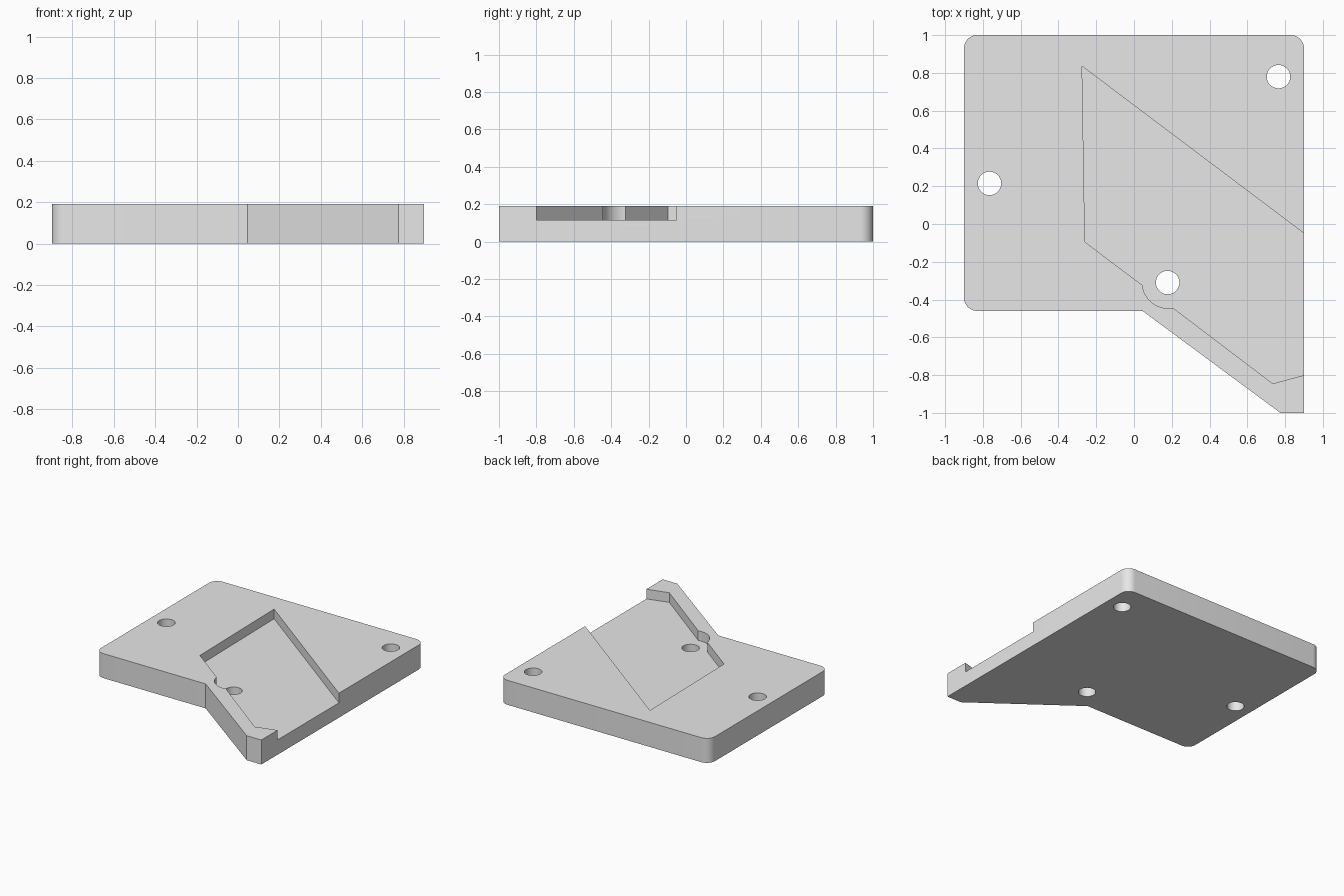
import bpy
import bmesh
from math import cos, sin, radians, pi

cube = bpy.data.objects.get("Cube")
if cube:
    bpy.data.objects.remove(cube, do_unlink=True)

HEIGHT, FLOOR = 0.19, 0.115

grey = bpy.data.materials.new("light grey")
grey.use_nodes = True
grey.diffuse_color = (0.8, 0.8, 0.8, 1)
grey.node_tree.nodes["Principled BSDF"].inputs["Base Color"].default_value = (0.8, 0.8, 0.8, 1)


def arc(cx, cy, r, start, end, steps):
    angles = [radians(start + (end - start) * i / steps) for i in range(steps + 1)]
    return [(cx + r * cos(a), cy + r * sin(a)) for a in angles]


def prism(name, outline, z0, z1):
    """Extrude a counter-clockwise outline from z0 to z1."""
    bm = bmesh.new()
    base = bm.faces.new([bm.verts.new((x, y, z0)) for x, y in outline])
    top = bmesh.ops.extrude_face_region(bm, geom=[base])["geom"]
    moved = [v for v in top if isinstance(v, bmesh.types.BMVert)]
    bmesh.ops.translate(bm, verts=moved, vec=(0, 0, z1 - z0))
    bmesh.ops.recalc_face_normals(bm, faces=bm.faces)
    mesh = bpy.data.meshes.new(name)
    bm.to_mesh(mesh)
    bm.free()
    mesh.materials.append(grey)
    obj = bpy.data.objects.new(name, mesh)
    bpy.context.collection.objects.link(obj)
    return obj


# Plate with three rounded corners and a slanted lower tongue
R = 0.07
plate = prism("plate", [
    *arc(0.9 - R, 1 - R, R, 0, 90, 10),
    *arc(-0.9 + R, 1 - R, R, 90, 180, 10),
    *arc(-0.9 + R, -0.46 + R, R, 180, 270, 10),
    (0.045, -0.46), (0.775, -1), (0.9, -1),
], 0, HEIGHT)

# Slanted pocket, open on the left side, with a bulge around the near hole
cutters = [prism("pocket_cutter", [
    (1.0, -0.125), (-0.275, 0.835), (-0.26, -0.095),
    *arc(0.18, -0.31, 0.136, 186, 281, 16),
    (0.735, -0.845), (1.0, -0.773),
], FLOOR, HEIGHT + 0.1)]

# Three through holes
for i, (x, y) in enumerate([(0.765, 0.78), (-0.765, 0.215), (0.178, -0.31)]):
    cutters.append(prism(f"hole_cutter_{i + 1}", arc(x, y, 0.062, 0, 352.5, 47), -0.1, HEIGHT + 0.1))

bpy.context.view_layer.objects.active = plate
plate.select_set(True)
for cutter in cutters:
    mod = plate.modifiers.new(cutter.name, "BOOLEAN")
    mod.operation, mod.solver, mod.object = "DIFFERENCE", "EXACT", cutter
    bpy.ops.object.modifier_apply(modifier=mod.name)
    bpy.data.objects.remove(cutter, do_unlink=True)

for other in bpy.context.selected_objects:
    other.select_set(other == plate)
bpy.ops.object.shade_smooth_by_angle(angle=pi / 6)
